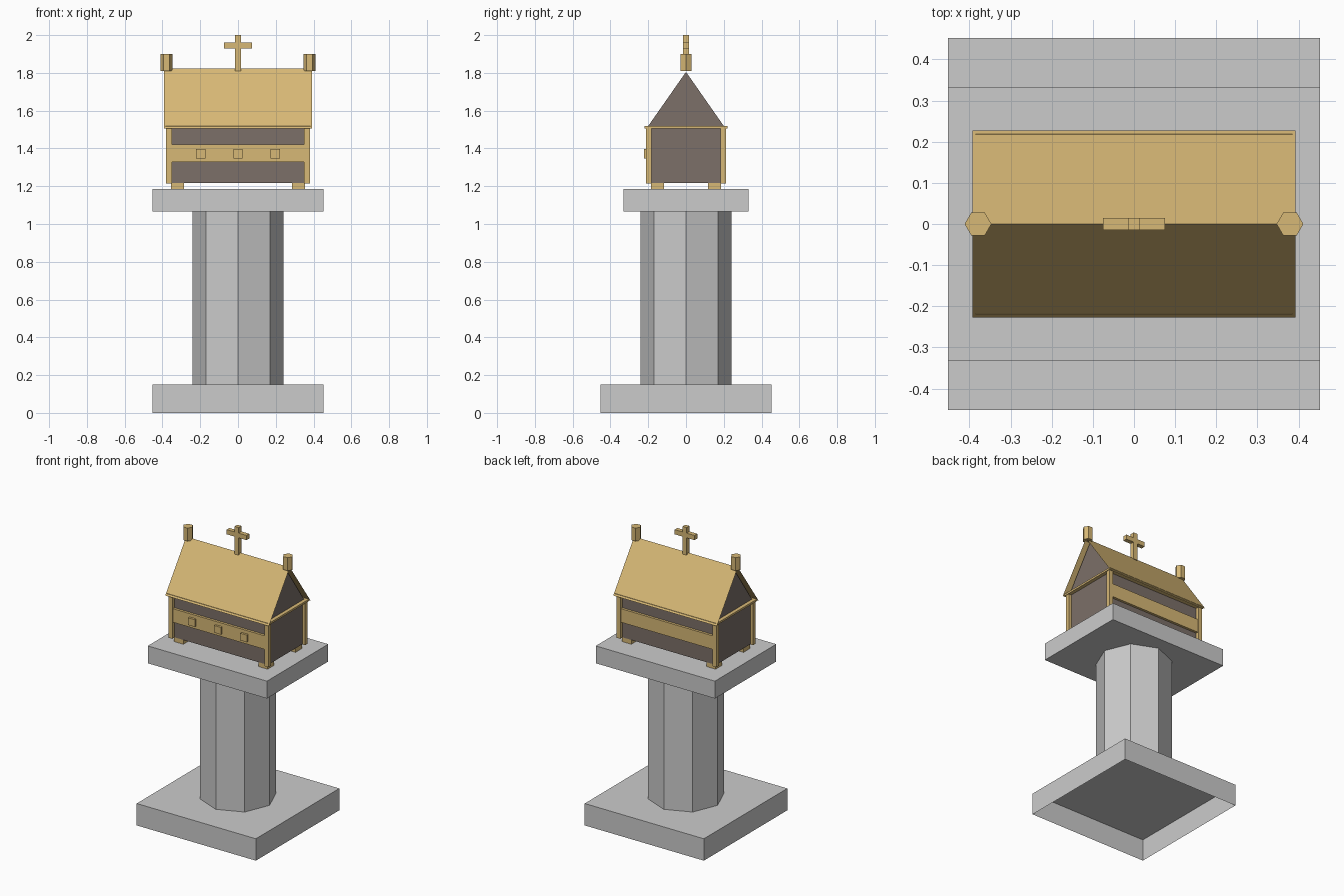
import bpy, bmesh, math

if "Cube" in bpy.data.objects:
    bpy.data.objects.remove(bpy.data.objects["Cube"])


def material(name, color):
    m = bpy.data.materials.new(name)
    m.diffuse_color = (*color, 1)
    m.use_nodes = True
    m.node_tree.nodes["Principled BSDF"].inputs["Base Color"].default_value = m.diffuse_color
    return m


GOLD = material("gold", (0.68, 0.48, 0.18))
WOOD = material("dark_panel", (0.20, 0.16, 0.14))
PALE = material("pale_stone", (0.70, 0.69, 0.67))


def finish(name, bm, mat=None):
    mesh = bpy.data.meshes.new(name)
    bm.normal_update()
    bm.to_mesh(mesh)
    bm.free()
    ob = bpy.data.objects.new(name, mesh)
    bpy.context.collection.objects.link(ob)
    if mat:
        mesh.materials.append(mat)
    return ob


def box(name, x, y, z, mat=None, open_bottom=False):
    """Box from (min, max) ranges."""
    bm = bmesh.new()
    bmesh.ops.create_cube(bm, size=1)
    for v in bm.verts:
        for i, (lo, hi) in enumerate((x, y, z)):
            v.co[i] = lo if v.co[i] < 0 else hi
    bm.normal_update()
    if open_bottom:
        low = [f for f in bm.faces if f.normal.z < -0.9]
        bmesh.ops.delete(bm, geom=low, context='FACES_ONLY')
    return finish(name, bm, mat)


def around(c, half):
    return (c - half, c + half)


def column(name, sides, r, x, z0, z1, mat=None):
    """Prism with a vertex on the +x axis."""
    bm = bmesh.new()
    ring = [bm.verts.new((x + r * math.cos(a), r * math.sin(a), z0))
            for a in (i * math.tau / sides for i in range(sides))]
    face = bm.faces.new(ring)
    ext = bmesh.ops.extrude_face_region(bm, geom=[face], use_keep_orig=True)
    for v in ext["geom"]:
        if isinstance(v, bmesh.types.BMVert):
            v.co.z = z1
    bmesh.ops.recalc_face_normals(bm, faces=bm.faces[:])
    return finish(name, bm, mat)


def gable(name, hx, hy, z0, z1, mat, closed):
    """Triangular prism along x, or just its two slopes."""
    bm = bmesh.new()
    a, b = [[bm.verts.new((x, y, z)) for y, z in ((-hy, z0), (0, z1), (hy, z0))]
            for x in (-hx, hx)]
    bm.faces.new((a[0], b[0], b[1], a[1]))
    bm.faces.new((a[1], b[1], b[2], a[2]))
    if closed:
        bm.faces.new((a[2], b[2], b[0], a[0]))
        bm.faces.new(a)
        bm.faces.new(b[::-1])
        bmesh.ops.recalc_face_normals(bm, faces=bm.faces[:])
    return finish(name, bm, mat)


# Pedestal
box("base", (-.452, .452), (-.452, .452), (0, .15), PALE, open_bottom=True)
column("pillar", 8, .24, 0, .15, 1.066)
box("top_slab", (-.452, .452), (-.332, .332), (1.066, 1.185))

# Chest body with band and studs
box("chest_body", (-.36, .36), (-.19, .19), (1.217, 1.506), WOOD)
for side, s in (("front", -1), ("back", 1)):
    y = sorted((s * .185, s * .207))
    box(side + "_band", (-.352, .352), y, (1.327, 1.42), GOLD)
for i in (-1, 0, 1):
    box(f"stud_{i + 2}", around(i * .197, .025), (-.222, -.2), (1.348, 1.397), GOLD)

# Corner posts and feet
for sx in (-1, 1):
    for sy in (-1, 1):
        box("corner_post", around(sx * .365, .015), around(sy * .198, .0145),
            (1.215, 1.506), GOLD)
        box("foot", around(sx * .32, .035), around(sy * .151, .035),
            (1.185, 1.217), GOLD)

# Roof
box("eave_plate", (-.385, .385), (-.219, .219), (1.506, 1.519), GOLD)
gable("gable_core", .36, .2, 1.519, 1.805, WOOD, True)
gable("roof_sheet", .393, .227, 1.506, 1.823, GOLD, False)

# Ridge ornaments
for s in (-1, 1):
    column("finial", 6, .0325, s * .379, 1.81, 1.9, GOLD)
box("cross_upright", (-.015, .015), (-.015, .015), (1.81, 2.0), GOLD)
for s in (-1, 1):
    box("cross_arm", sorted((s * .015, s * .075)), (-.015, .015),
        (1.93, 1.962), GOLD)
